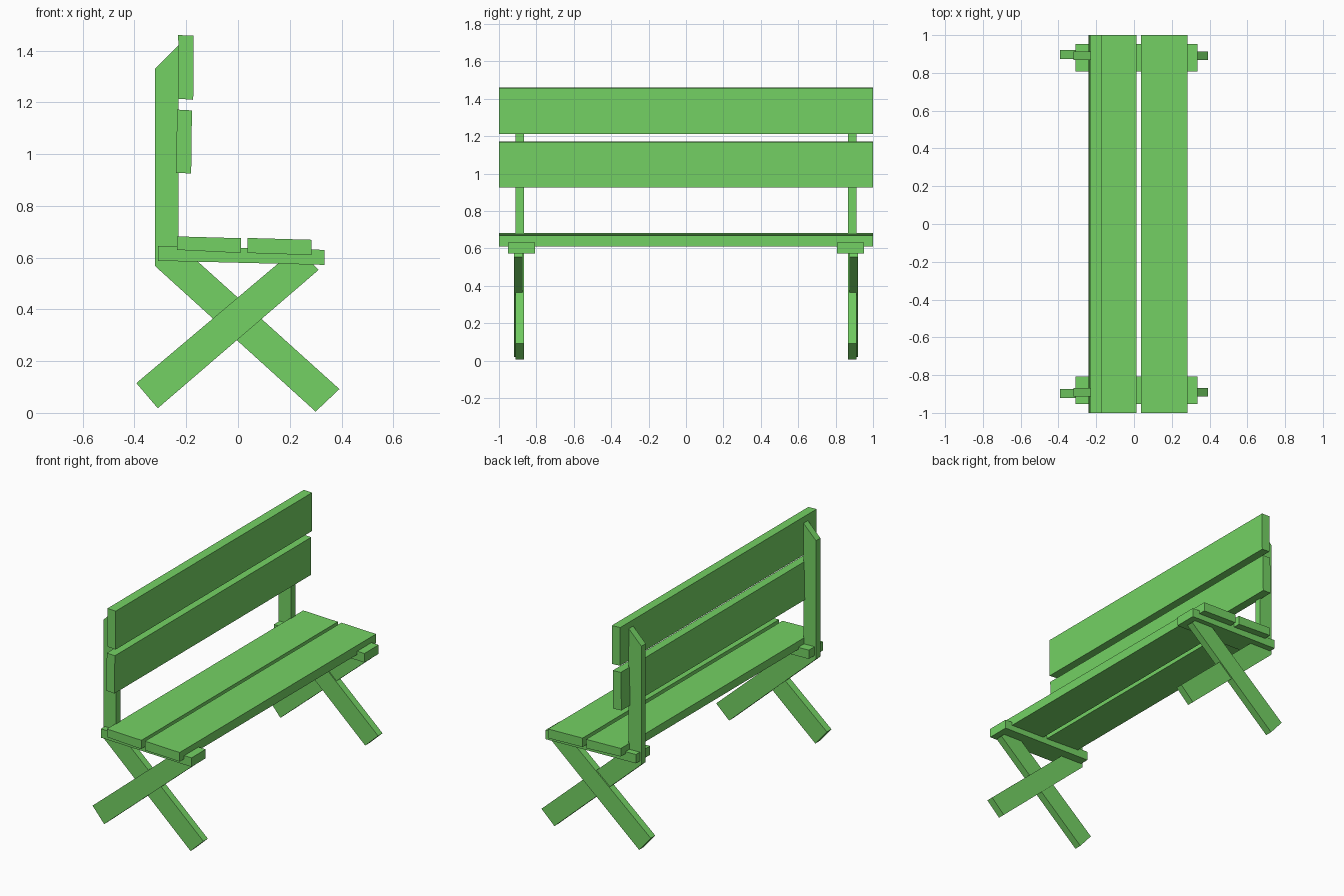
import bpy
import bmesh

cube = bpy.data.objects.get("Cube")
if cube:
    bpy.data.objects.remove(cube)

# Painted green timber
green = bpy.data.materials.new("green_paint")
green.use_nodes = True
colour = (0.174, 0.64, 0.127, 1)
green.diffuse_color = colour
green.node_tree.nodes["Principled BSDF"].inputs["Base Color"].default_value = colour


def board(name, profile, y0, y1):
    """Extrude an x-z outline from y0 to y1."""
    bm = bmesh.new()
    face = bm.faces.new([bm.verts.new((x, y0, z)) for x, z in profile])
    new = bmesh.ops.extrude_face_region(bm, geom=[face])["geom"]
    moved = [v for v in new if isinstance(v, bmesh.types.BMVert)]
    bmesh.ops.translate(bm, verts=moved, vec=(0, y1 - y0, 0))
    bmesh.ops.recalc_face_normals(bm, faces=bm.faces)
    mesh = bpy.data.meshes.new(name)
    bm.to_mesh(mesh)
    bm.free()
    mesh.materials.append(green)
    obj = bpy.data.objects.new(name, mesh)
    bpy.context.collection.objects.link(obj)
    return obj


# Long planks of the seat and backrest
planks = {
    "rear_seat_plank": [(-0.235, 0.63), (0.01, 0.618), (0.012, 0.675), (-0.235, 0.682)],
    "front_seat_plank": [(0.037, 0.618), (0.284, 0.61), (0.284, 0.669), (0.037, 0.676)],
    "lower_back_plank": [(-0.24, 0.928), (-0.181, 0.925), (-0.178, 1.169), (-0.235, 1.172)],
    "upper_back_plank": [(-0.23, 1.214), (-0.173, 1.21), (-0.172, 1.458), (-0.231, 1.46)],
}
for name, outline in planks.items():
    board(name, outline, -1, 1)

# End frames: crossbar, crossed legs and back post
post_leg = [(0.30, 0.005), (0.392, 0.092), (-0.15, 0.58), (-0.21, 0.635), (-0.23, 0.68),
            (-0.23, 1.42), (-0.32, 1.33), (-0.32, 0.567)]
cross_leg = [(-0.393, 0.115), (-0.31, 0.018), (0.312, 0.553), (0.275, 0.59), (0.17, 0.59)]
crossbar = [(-0.31, 0.588), (0.335, 0.572), (0.335, 0.63), (-0.31, 0.645)]

for end, side in (("right", -1), ("left", 1)):
    board(end + "_back_post_and_leg", post_leg, side * 0.867, side * 0.912)
    board(end + "_cross_leg", cross_leg, side * 0.874, side * 0.92)
    board(end + "_crossbar", crossbar, side * 0.808, side * 0.953)
